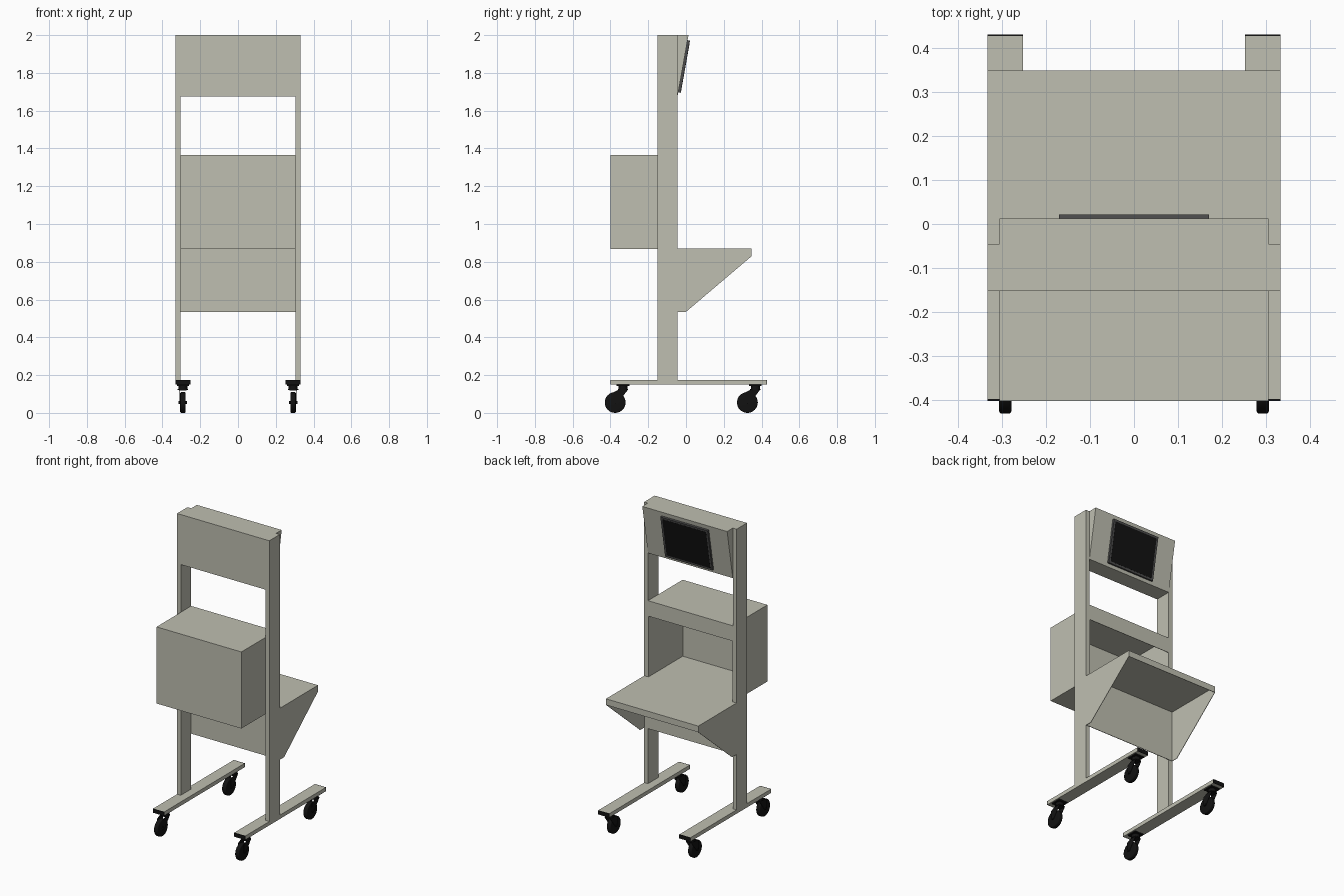
import bpy, bmesh, math
from mathutils import Matrix, Vector

if "Cube" in bpy.data.objects:
    bpy.data.objects.remove(bpy.data.objects["Cube"])


def material(name, r, g, b):
    m = bpy.data.materials.new(name)
    m.diffuse_color = (r, g, b, 1)
    m.use_nodes = True
    m.node_tree.nodes["Principled BSDF"].inputs["Base Color"].default_value = m.diffuse_color
    return m


BEIGE = material("beige_paint", 0.52, 0.52, 0.44)
BLACK = material("black_rubber", 0.006, 0.006, 0.006)
GREY = material("dark_grey", 0.07, 0.07, 0.07)
T = 0.003  # sheet thickness


def finish(bm, name, mat):
    bmesh.ops.recalc_face_normals(bm, faces=bm.faces)
    me = bpy.data.meshes.new(name)
    bm.to_mesh(me)
    bm.free()
    me.materials.append(mat)
    ob = bpy.data.objects.new(name, me)
    bpy.context.collection.objects.link(ob)
    return ob


def extrude_yz(name, pts, x0, x1, mat=BEIGE):
    """Extrude a (y, z) profile along x."""
    bm = bmesh.new()
    face = bm.faces.new([bm.verts.new((x0, y, z)) for y, z in pts])
    geo = bmesh.ops.extrude_face_region(bm, geom=[face])["geom"]
    bmesh.ops.translate(bm, vec=(x1 - x0, 0, 0),
                        verts=[v for v in geo if isinstance(v, bmesh.types.BMVert)])
    return finish(bm, name, mat)


def box(name, x0, x1, y0, y1, z0, z1, mat=BEIGE):
    return extrude_yz(name, [(y0, z0), (y1, z0), (y1, z1), (y0, z1)], x0, x1, mat)


def cylinder(name, r, depth, loc, axis="Z", mat=BLACK, bevel=0.0):
    bm = bmesh.new()
    bmesh.ops.create_cone(bm, cap_ends=True, segments=32, radius1=r, radius2=r, depth=depth)
    if bevel:
        rims = [e for e in bm.edges if abs(e.verts[0].co.z - e.verts[1].co.z) < 1e-6]
        bmesh.ops.bevel(bm, geom=rims, offset=bevel, segments=3, profile=0.5, affect="EDGES")
    if axis == "X":
        bm.transform(Matrix.Rotation(math.pi / 2, 4, "Y"))
    bm.transform(Matrix.Translation(loc))
    for f in bm.faces:
        f.smooth = len(f.verts) == 4
    ob = finish(bm, name, mat)
    ob.data.set_sharp_from_angle(angle=math.radians(40))
    return ob


def caster(x, y, tag):
    """Swivel caster; y is the swivel axis, the wheel trails toward -y."""
    wy, wz = y - 0.042, 0.055
    box("caster_plate_" + tag, x - 0.032, x + 0.032, y - 0.034, y + 0.034, 0.143, 0.15, BLACK)
    cylinder("caster_swivel_" + tag, 0.024, 0.022, (x, y, 0.133))
    cylinder("caster_race_" + tag, 0.027, 0.006, (x, y, 0.124))
    cylinder("caster_wheel_" + tag, 0.055, 0.028, (x, wy, wz), "X", bevel=0.006)
    cylinder("caster_axle_" + tag, 0.007, 0.046, (x, wy, wz), "X")
    fork = [(wy - 0.009, wz - 0.008), (wy + 0.009, wz - 0.008), (y + 0.022, 0.118),
            (y + 0.022, 0.123), (y - 0.024, 0.123), (wy - 0.012, 0.108)]
    for i, d in enumerate((-0.0205, 0.0185)):
        extrude_yz(f"caster_fork_{tag}_{i}", fork, x + d, x + d + 0.002, BLACK)
    box("caster_fork_bridge_" + tag, x - 0.0205, x + 0.0205, y - 0.024, y + 0.022,
        0.119, 0.123, BLACK)


W, IN = 0.332, 0.305   # outer and inner half widths
YF, YB = -0.152, -0.045  # upright depth

# Shelf side plate profile
wing = [(YB, 0.87), (0.348, 0.87), (0.348, 0.83), (0.0, 0.535), (YB, 0.535)]

# Uprights, feet, casters, wings and cabinet sides on both sides
for s, tag in ((-1, "left"), (1, "right")):
    box("upright_" + tag, s * IN, s * W, YF, YB, 0.175, 2.0)
    box("foot_" + tag, s * 0.252, s * W, -0.397, 0.426, 0.15, 0.175)
    box("foot_cap_front_" + tag, s * 0.252, s * W, -0.401, -0.397, 0.15, 0.175, BLACK)
    box("foot_cap_rear_" + tag, s * 0.252, s * W, 0.426, 0.43, 0.15, 0.175, BLACK)
    caster(s * 0.292, -0.333, "front_" + tag)
    caster(s * 0.292, 0.367, "rear_" + tag)
    extrude_yz("shelf_wing_" + tag, wing, s * (W - T), s * W)
    box("cabinet_side_" + tag, s * (IN - T), s * IN, -0.401, YB, 0.87, 1.365)

# Open cabinet
box("cabinet_front", -IN, IN, -0.401, -0.401 + T, 0.87, 1.365)
box("cabinet_top", -IN, IN, -0.401, YB, 1.365 - T, 1.365)
box("cabinet_floor", -IN, IN, -0.401, YB, 0.87 - T, 0.87)
box("cabinet_lip", -IN, IN, YB - T, YB, 1.265, 1.365)

# Work shelf with apron and back panel
box("shelf_top", -W, W, YB, 0.348, 0.87 - T, 0.87)
box("shelf_apron", -W, W, 0.348 - T, 0.348, 0.83, 0.87)
box("shelf_back_panel", -W, W, YB - 0.0005, YB + T, 0.535, 0.87)

# Display housing with tilted rear face
extrude_yz("display_housing", [(YF, 1.675), (YB, 1.675), (0.013, 2.0), (YF, 2.0)], -IN, IN)

# Tilted screen: frame and dark panel
a = Vector((YB, 1.675))
d = (Vector((0.013, 2.0)) - a).normalized()
n = Vector((d.y, -d.x))


def tilted(name, half, lo, hi, depth0, depth1, mat):
    pts = [a + d * u + n * v for u, v in
           ((lo, depth0), (hi, depth0), (hi, depth1), (lo, depth1))]
    extrude_yz(name, [tuple(p) for p in pts], -half, half, mat)


tilted("screen_frame", 0.17, 0.022, 0.303, 0.0, 0.013, GREY)
tilted("screen_panel", 0.157, 0.035, 0.290, 0.012, 0.0138, BLACK)
